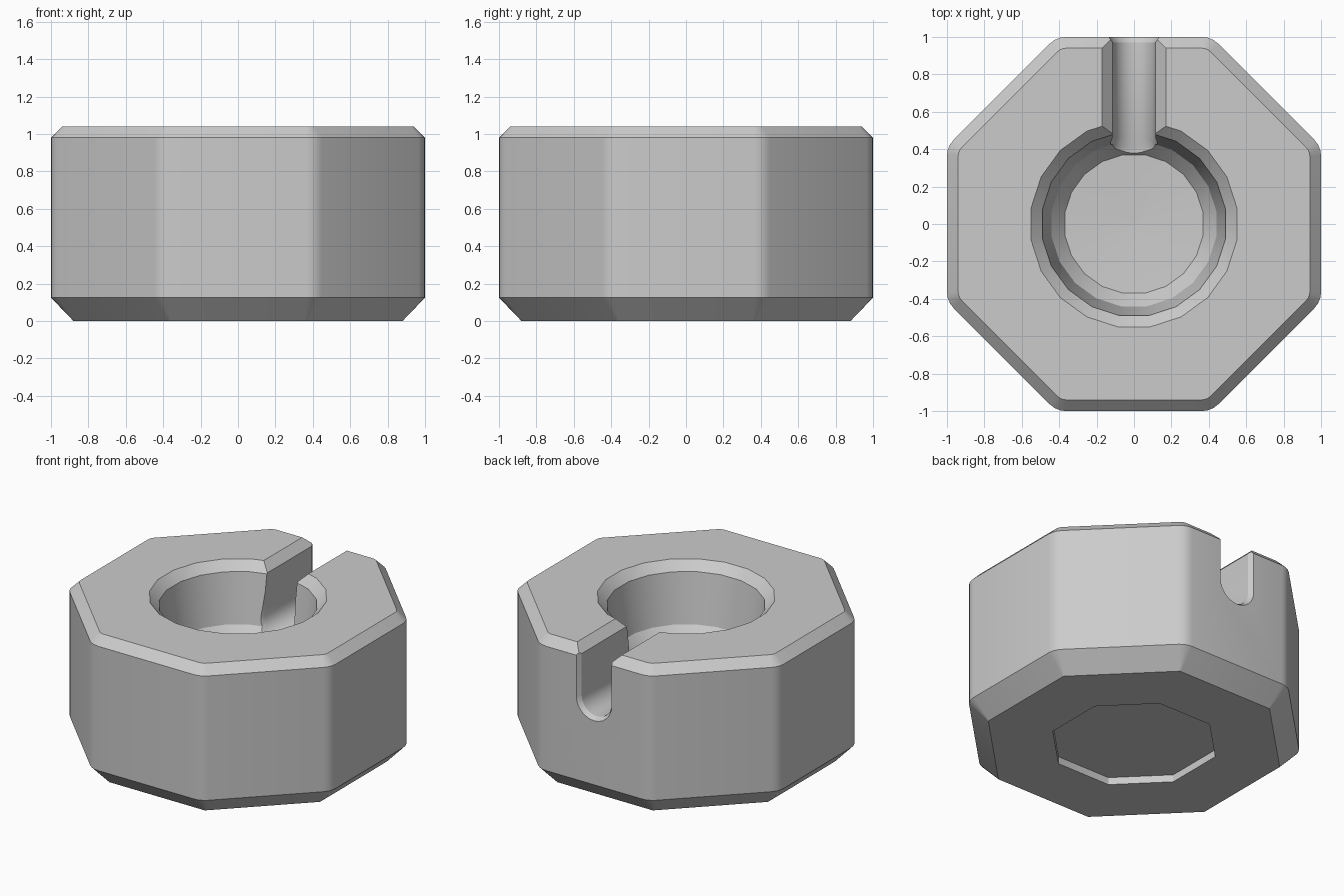
import bpy, bmesh
from math import cos, sin, pi, radians
from mathutils import Vector

if "Cube" in bpy.data.objects:
    bpy.data.objects.remove(bpy.data.objects["Cube"], do_unlink=True)

grey = bpy.data.materials.new("plain_grey")
grey.use_nodes = True
grey.diffuse_color = (0.6, 0.6, 0.6, 1)
grey.node_tree.nodes["Principled BSDF"].inputs["Base Color"].default_value = (0.6, 0.6, 0.6, 1)


def loft(name, rings):
    """Skin a row of equal-length rings and cap both ends."""
    bm = bmesh.new()
    loops = [[bm.verts.new(p) for p in ring] for ring in rings]
    n = len(loops[0])
    for a, b in zip(loops, loops[1:]):
        for i in range(n):
            j = (i + 1) % n
            bm.faces.new((a[i], a[j], b[j], b[i]))
    bm.faces.new(loops[0])
    bm.faces.new(loops[-1])
    bmesh.ops.recalc_face_normals(bm, faces=bm.faces)
    mesh = bpy.data.meshes.new(name)
    bm.to_mesh(mesh)
    bm.free()
    mesh.materials.append(grey)
    obj = bpy.data.objects.new(name, mesh)
    bpy.context.collection.objects.link(obj)
    return obj


def octagon(apothem, z, radius, steps=3):
    """Octagon with flats on the axes and rounded corners."""
    points = []
    for k in range(8):
        mid = pi / 8 + k * pi / 4
        reach = (apothem - radius) / cos(pi / 8)
        for s in range(steps + 1):
            a = mid + (s / steps - 0.5) * pi / 4
            points.append((reach * cos(mid) + radius * cos(a),
                           reach * sin(mid) + radius * sin(a), z))
    return points


def circle(radius, z, sides=20):
    """Polygon whose flats lie at the given radius."""
    r = radius / cos(pi / sides)
    angles = [(i + 0.5) * 2 * pi / sides for i in range(sides)]
    return [(r * cos(a), r * sin(a), z) for a in angles]


def channel(y, flare, half=0.115, centre=0.70, steps=12):
    """U-shaped section with chamfered upper edges."""
    r = half + flare
    pts = [(0.2, 1.07), (r, 0.985 + flare)]
    pts += [(r * cos(a), centre - r * sin(a))
            for a in (pi * i / steps for i in range(steps + 1))]
    pts += [(-r, 0.985 + flare), (-0.2, 1.07)]
    return [(x, y, z) for x, z in pts]


# Octagonal block with chamfers and a shallow recess underneath
body = loft("ashtray_body", [
    octagon(0.49, 0.05, 0.004), octagon(0.49, 0, 0.004),
    octagon(0.88, 0, 0.01), octagon(1, 0.125, 0.12),
    octagon(1, 0.98, 0.12), octagon(0.94, 1.04, 0.06)])

# Bowl with a chamfered rim and a sloped foot
bowl = loft("bowl_cutter", [circle(r, z) for r, z in (
    (0.01, 0.535), (0.37, 0.555), (0.44, 0.64),
    (0.49, 0.98), (0.55, 1.04), (0.61, 1.10))])

# Rest groove through the back wall, flared at both ends
groove = loft("groove_cutter", [channel(y, f) for y, f in (
    (1.03, 0.04), (0.97, 0), (0.46, 0), (0.41, 0.02), (0.375, 0.02))])

bpy.context.view_layer.objects.active = body
for cutter in (bowl, groove):
    cutter.hide_render = True
    cut = body.modifiers.new("cut", "BOOLEAN")
    cut.operation = "DIFFERENCE"
    cut.solver = "EXACT"
    cut.object = cutter
    bpy.ops.object.modifier_apply(modifier=cut.name)
    bpy.data.objects.remove(cutter, do_unlink=True)

# Smooth the rounded parts, keep the chamfers crisp
bpy.ops.object.select_all(action="DESELECT")
body.select_set(True)
bpy.ops.object.shade_smooth_by_angle(angle=radians(30))
